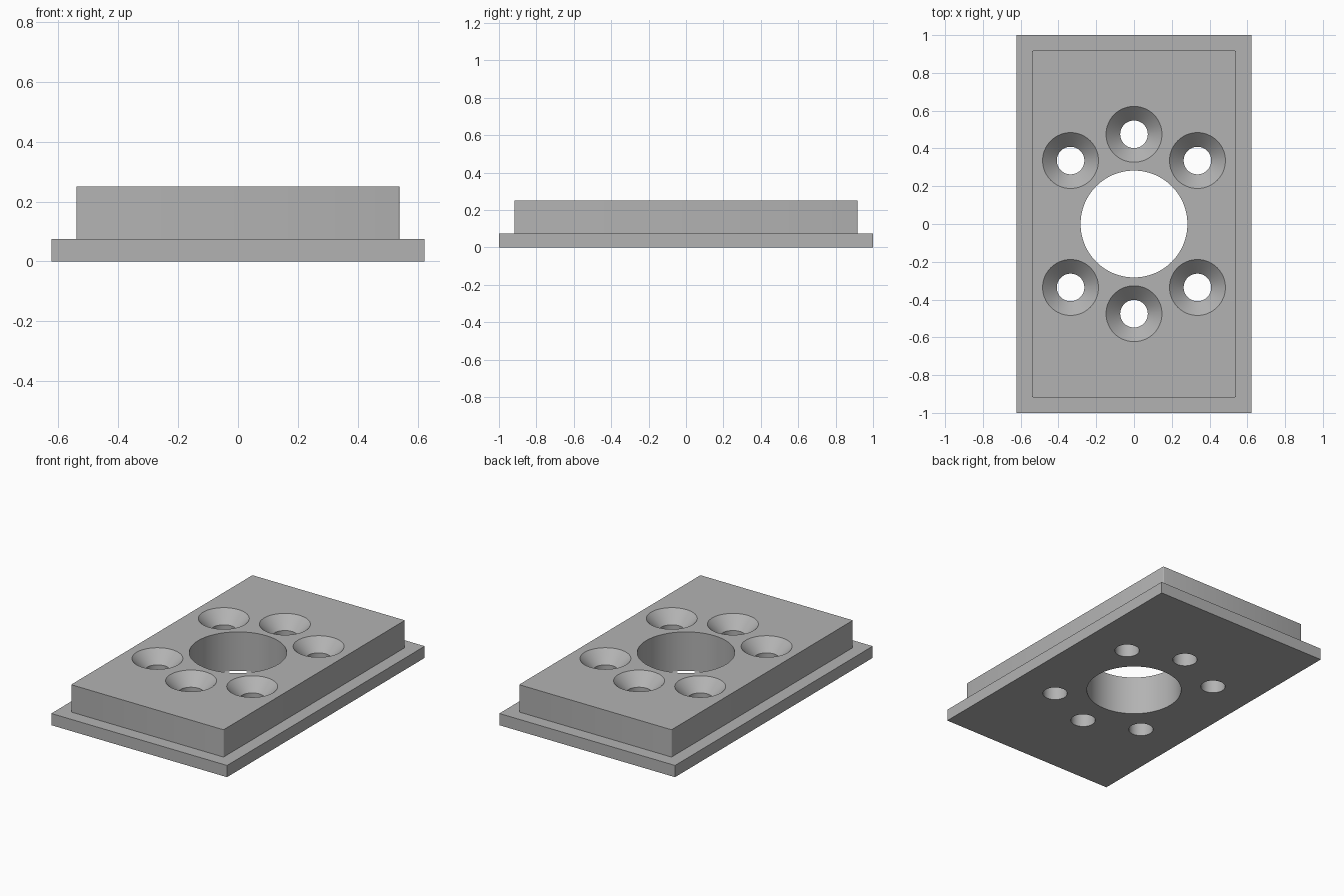
import bpy, bmesh, math

cube = bpy.data.objects.get("Cube")
if cube:
    bpy.data.objects.remove(cube, do_unlink=True)

PLATE_TOP, TOP = 0.075, 0.25
SEGMENTS = 64

grey = bpy.data.materials.new("plain grey")
grey.use_nodes = True
COLOUR = (0.45, 0.45, 0.45, 1)
grey.diffuse_color = COLOUR
grey.node_tree.nodes["Principled BSDF"].inputs["Base Color"].default_value = COLOUR


def make_object(name, bm):
    bmesh.ops.recalc_face_normals(bm, faces=bm.faces)
    mesh = bpy.data.meshes.new(name)
    bm.to_mesh(mesh)
    bm.free()
    mesh.materials.append(grey)
    obj = bpy.data.objects.new(name, mesh)
    bpy.context.collection.objects.link(obj)
    return obj


def box(name, width, depth, bottom, top, corner=0):
    bm = bmesh.new()
    bmesh.ops.create_cube(bm, size=1)
    for v in bm.verts:
        v.co.x *= width
        v.co.y *= depth
        v.co.z = top if v.co.z > 0 else bottom
    if corner:
        upright = [e for e in bm.edges
                   if abs(e.verts[0].co.z - e.verts[1].co.z) > 0.01]
        bmesh.ops.bevel(bm, geom=upright, offset=corner, segments=3,
                        profile=0.5, affect='EDGES')
    return make_object(name, bm)


def turned(name, x, y, profile):
    """Solid of revolution from (radius, height) pairs, capped at both ends."""
    bm = bmesh.new()
    rings = []
    for r, z in profile:
        angles = [math.tau * i / SEGMENTS for i in range(SEGMENTS)]
        rings.append([bm.verts.new((x + r * math.cos(a), y + r * math.sin(a), z))
                      for a in angles])
    for low, high in zip(rings, rings[1:]):
        for i in range(SEGMENTS):
            j = (i + 1) % SEGMENTS
            bm.faces.new((low[i], low[j], high[j], high[i]))
    bm.faces.new(rings[0])
    bm.faces.new(rings[-1])
    return make_object(name, bm)


def combine(target, tool, operation):
    mod = target.modifiers.new(operation.title(), 'BOOLEAN')
    mod.operation = operation
    mod.solver = 'EXACT'
    mod.object = tool
    bpy.context.view_layer.objects.active = target
    bpy.ops.object.modifier_apply(modifier=mod.name)
    bpy.data.objects.remove(tool, do_unlink=True)


# Base flange with the raised block on it
body = box("mounting_plate", 1.245, 2, 0, PLATE_TOP)
combine(body, box("raised_block", 1.08, 1.835, 0.03, TOP, 0.006), 'UNION')

# Central through bore
combine(body, turned("bore_cutter", 0, 0, [(0.283, -0.1), (0.283, 0.4)]), 'DIFFERENCE')

# Six countersunk screw holes on a circle
HOLE, SINK, CIRCLE = 0.073, 0.148, 0.475
depth = SINK - HOLE
for degrees in (45, 90, 135, 225, 270, 315):
    a = math.radians(degrees)
    drill = turned("screw_cutter", CIRCLE * math.cos(a), CIRCLE * math.sin(a),
                   [(HOLE, -0.1), (HOLE, TOP - depth), (SINK, TOP), (SINK, 0.4)])
    combine(body, drill, 'DIFFERENCE')

# Smooth bores, crisp edges
bpy.ops.object.select_all(action='DESELECT')
body.select_set(True)
bpy.context.view_layer.objects.active = body
bpy.ops.object.shade_smooth_by_angle(angle=math.radians(32))
